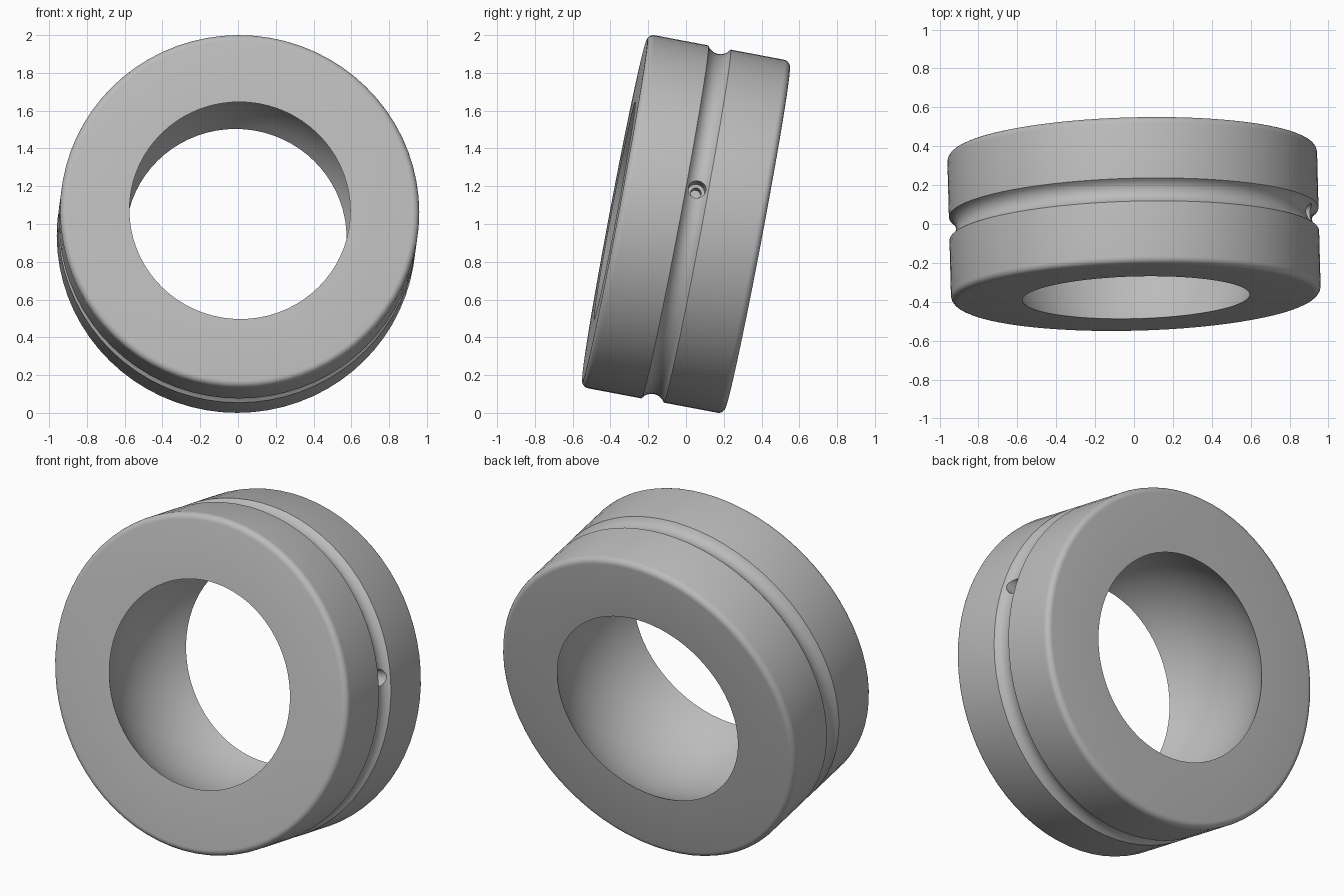
import bpy, bmesh
from math import sin, cos, pi, radians, sqrt, atan2
from mathutils import Matrix

if "Cube" in bpy.data.objects:
    bpy.data.objects.remove(bpy.data.objects["Cube"], do_unlink=True)

SIDES = 72
RADIUS, HALF_WIDTH, FILLET = 0.951, 0.385, 0.035
BORE = 0.585                      # bore radius at the end faces
GROOVE_HALF, GROOVE_DEPTH = 0.06, 0.035
TILT, YAW, PORT_ANGLE = radians(-10.7), radians(1.5), radians(11.7)

steel = bpy.data.materials.new("satin grey steel")
steel.use_nodes = True
grey = (0.5, 0.5, 0.5, 1)
steel.diffuse_color = grey
steel.node_tree.nodes["Principled BSDF"].inputs["Base Color"].default_value = grey


def arc(ca, cr, radius, start, end, steps):
    """Arc as (axial, radial) points."""
    return [(ca + radius * cos(start + (end - start) * i / steps),
             cr + radius * sin(start + (end - start) * i / steps))
            for i in range(steps + 1)]


def lathe(name, profile, sides, closed):
    """Revolve an (axial, radial) profile about the y axis."""
    bm = bmesh.new()
    verts = [bm.verts.new((r, a, 0)) for a, r in profile]
    edges = [bm.edges.new(pair) for pair in zip(verts, verts[1:])]
    if closed:
        edges.append(bm.edges.new((verts[-1], verts[0])))
    bmesh.ops.spin(bm, geom=verts + edges, cent=(0, 0, 0), axis=(0, 1, 0),
                   angle=2 * pi, steps=sides, use_duplicate=False)
    bmesh.ops.remove_doubles(bm, verts=bm.verts[:], dist=1e-5)
    bmesh.ops.recalc_face_normals(bm, faces=bm.faces[:])
    mesh = bpy.data.meshes.new(name)
    bm.to_mesh(mesh)
    bm.free()
    mesh.materials.append(steel)
    obj = bpy.data.objects.new(name, mesh)
    bpy.context.collection.objects.link(obj)
    return obj


# Ring section: rounded outer corners, round groove, spherical bore
a, r = HALF_WIDTH - FILLET, RADIUS - FILLET
groove_r = (GROOVE_HALF ** 2 + GROOVE_DEPTH ** 2) / (2 * GROOVE_DEPTH)
groove_c = RADIUS - GROOVE_DEPTH + groove_r
g = atan2(GROOVE_HALF, groove_c - RADIUS)
ball = sqrt(BORE ** 2 + HALF_WIDTH ** 2)
b = atan2(BORE, HALF_WIDTH)
section = (arc(-a, r, FILLET, pi, pi / 2, 5)
           + arc(0, groove_c, groove_r, -pi / 2 - g, -pi / 2 + g, 8)
           + arc(a, r, FILLET, pi / 2, 0, 5)
           + arc(0, 0, ball, b, pi - b, 16))
ring = lathe("bearing_ring", section, SIDES, True)

# Stepped blind oil port drilled from the groove
drill = lathe("port_cutter", [(1.1, 0), (1.1, 0.047), (0.82, 0.047),
                              (0.82, 0.028), (0.76, 0.028), (0.76, 0)], 24, False)
drill.data.transform(Matrix.Rotation(-PORT_ANGLE, 4, 'Y') @ Matrix.Rotation(-pi / 2, 4, 'Z'))
drill.hide_render = True
cut = ring.modifiers.new("port", 'BOOLEAN')
cut.operation = 'DIFFERENCE'
cut.solver = 'EXACT'
cut.object = drill
bpy.context.view_layer.objects.active = ring
ring.select_set(True)
bpy.context.view_layer.update()
bpy.ops.object.modifier_apply(modifier=cut.name)
bpy.data.objects.remove(drill, do_unlink=True)

# Lean the ring back and set it on the ground
ring.data.transform(Matrix.Translation((0, 0, 1))
                    @ Matrix.Rotation(YAW, 4, 'Z') @ Matrix.Rotation(TILT, 4, 'X'))
bpy.ops.object.shade_smooth_by_angle(angle=radians(30))
